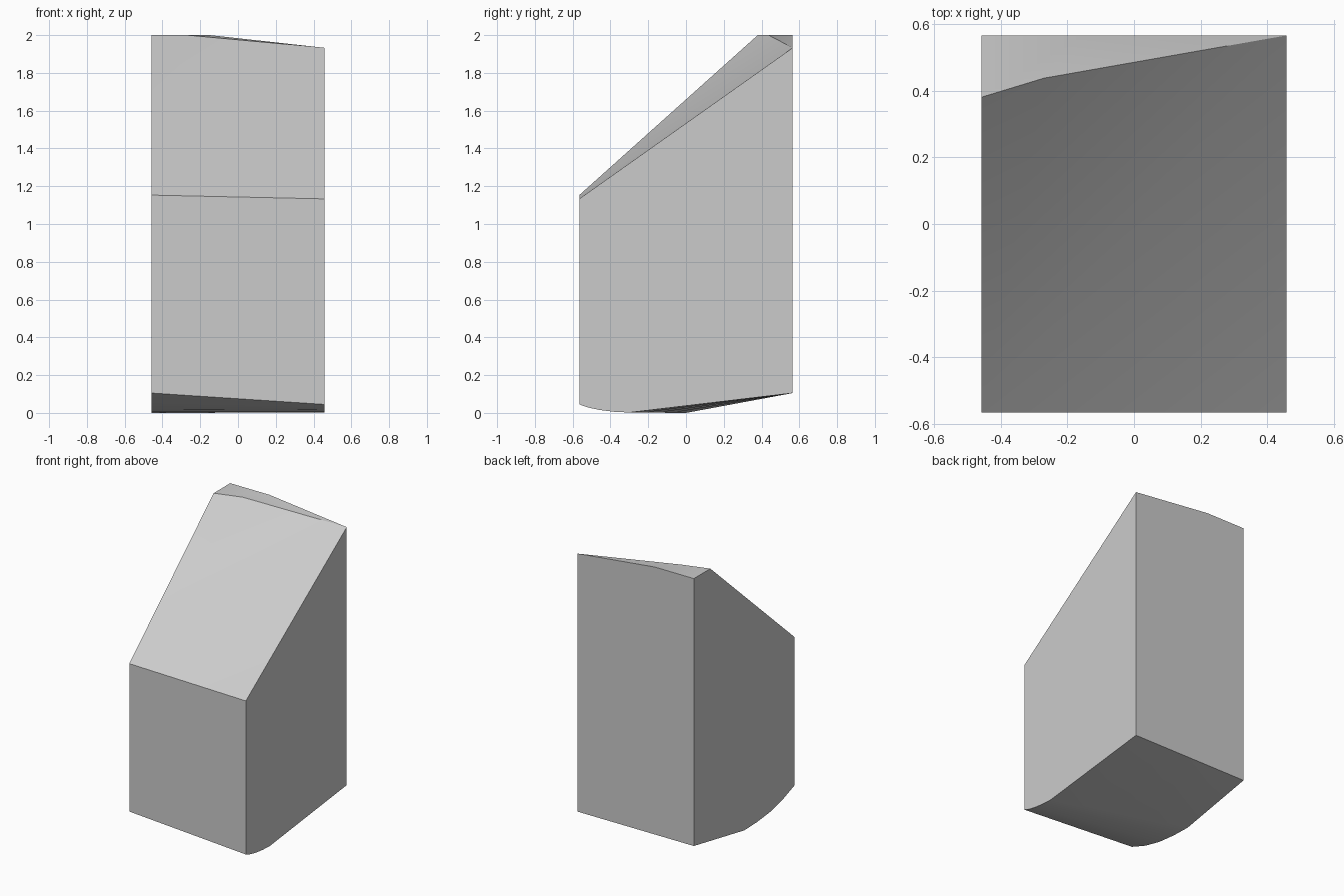
import bpy, bmesh, math
from mathutils import Vector

cube = bpy.data.objects.get("Cube")
if cube:
    bpy.data.objects.remove(cube, do_unlink=True)

HALF_W, HALF_D = 0.457, 0.565
COLUMNS = 4

grey = bpy.data.materials.new("light grey")
grey.use_nodes = True
colour = (0.6, 0.6, 0.6, 1)
grey.diffuse_color = colour
grey.node_tree.nodes["Principled BSDF"].inputs["Base Color"].default_value = colour

# underside profiles (y, z), front to back, for the two sides
low_x = [(-HALF_D, .105), (-.43, .054), (-.29, .02), (-.14, .004), (0, 0), (HALF_D, .105)]
high_x = [(-HALF_D, .045), (-.52, .029), (-.46, .016), (-.38, .006), (-.3, .002), (HALF_D, .105)]

bm = bmesh.new()

# underside: ruled between the two side profiles
grid = []
for i in range(COLUMNS + 1):
    t = i / COLUMNS
    x = HALF_W * (2 * t - 1)
    grid.append([bm.verts.new((x, *Vector(a).lerp(Vector(b), t)))
                 for a, b in zip(low_x, high_x)])
for a, b in zip(grid, grid[1:]):
    for j in range(len(low_x) - 1):
        bm.faces.new((a[j], a[j + 1], b[j + 1], b[j]))

# top corners, ridge and back edge
front_low = bm.verts.new((-HALF_W, -HALF_D, 1.153))
front_high = bm.verts.new((HALF_W, -HALF_D, 1.133))
ridge_low = bm.verts.new((-HALF_W, .38, 2))
ridge_mid = bm.verts.new((-.27, .437, 2))
back_low = bm.verts.new((-HALF_W, HALF_D, 2))
back_mid = bm.verts.new((-.15, HALF_D, 2))
back_high = bm.verts.new((HALF_W, HALF_D, 1.933))

# sloping top and flat cap
bm.faces.new((front_low, ridge_mid, ridge_low))
bm.faces.new((front_low, back_high, ridge_mid))
bm.faces.new((front_low, front_high, back_high))
bm.faces.new((ridge_low, ridge_mid, back_mid, back_low))
bm.faces.new((ridge_mid, back_high, back_mid))

# upright walls
bm.faces.new([c[0] for c in grid] + [front_high, front_low])
bm.faces.new([c[-1] for c in reversed(grid)] + [back_low, back_mid, back_high])
bm.faces.new(grid[0][::-1] + [front_low, ridge_low, back_low])
bm.faces.new(grid[-1] + [back_high, front_high])
bmesh.ops.recalc_face_normals(bm, faces=bm.faces)

mesh = bpy.data.meshes.new("wedge_block")
bm.to_mesh(mesh)
bm.free()
mesh.materials.append(grey)
block = bpy.data.objects.new("wedge_block", mesh)
bpy.context.collection.objects.link(block)

# soft shading with sharp corners
bpy.ops.object.select_all(action="DESELECT")
block.select_set(True)
bpy.context.view_layer.objects.active = block
bpy.ops.object.shade_smooth_by_angle(angle=math.radians(30))
